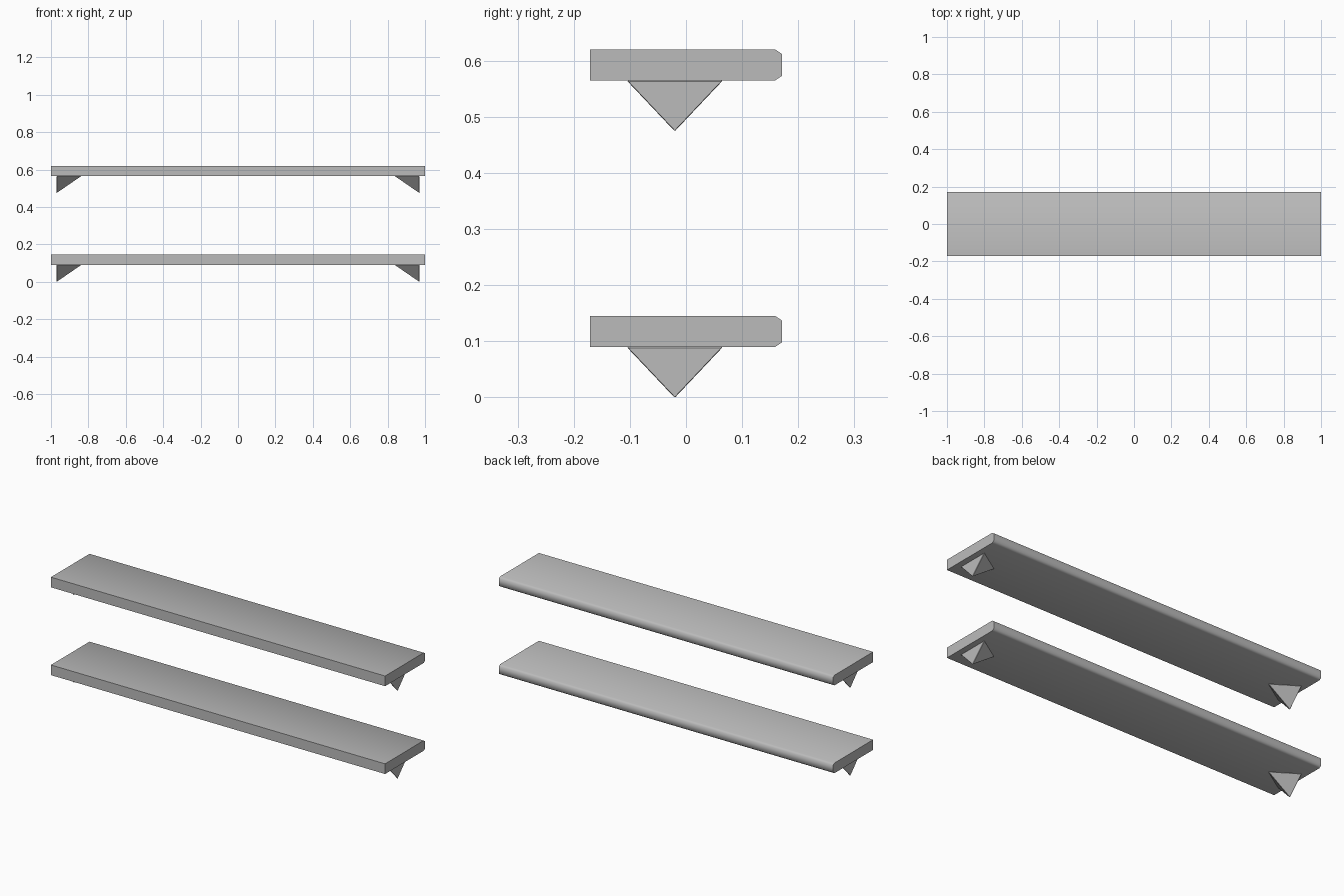
import bpy, bmesh, math

if "Cube" in bpy.data.objects:
    bpy.data.objects.remove(bpy.data.objects["Cube"])

# One flat grey for everything
grey = bpy.data.materials.new("shelf grey")
grey.diffuse_color = (0.5, 0.5, 0.5, 1)
grey.use_nodes = True
grey.node_tree.nodes["Principled BSDF"].inputs["Base Color"].default_value = grey.diffuse_color


def make_object(name, bm, angle):
    bmesh.ops.recalc_face_normals(bm, faces=bm.faces)
    mesh = bpy.data.meshes.new(name)
    bm.to_mesh(mesh)
    bm.free()
    mesh.materials.append(grey)
    obj = bpy.data.objects.new(name, mesh)
    bpy.context.collection.objects.link(obj)
    bpy.ops.object.select_all(action='DESELECT')
    obj.select_set(True)
    bpy.context.view_layer.objects.active = obj
    bpy.ops.object.shade_smooth_by_angle(angle=math.radians(angle))
    return obj


# Board: end profile (y, z) with a softened back edge, extruded along x
def board(name, z0):
    z1 = z0 + 0.055
    profile = [(-0.171, z0), (0.159, z0), (0.171, z0 + 0.008),
               (0.171, z1 - 0.008), (0.159, z1), (-0.171, z1)]
    bm = bmesh.new()
    end = bm.faces.new([bm.verts.new((-1, y, z)) for y, z in profile])
    ext = bmesh.ops.extrude_face_region(bm, geom=[end])
    moved = [g for g in ext["geom"] if isinstance(g, bmesh.types.BMVert)]
    bmesh.ops.translate(bm, verts=moved, vec=(2, 0, 0))
    # extrusion removes nothing at the start, so both ends stay closed
    make_object(name, bm, 65)


# Bracket: three-sided wedge with its flat side outward and edges eased
def bracket(name, z_top, side):
    points = [(0.97, -0.107, z_top), (0.97, 0.067, z_top),
              (0.97, -0.02, z_top - 0.092), (0.836, -0.02, z_top)]
    bm = bmesh.new()
    v = [bm.verts.new((side * x, y, z)) for x, y, z in points]
    for a, b, c in ((0, 1, 2), (0, 1, 3), (1, 2, 3), (0, 2, 3)):
        bm.faces.new((v[a], v[b], v[c]))
    bmesh.ops.recalc_face_normals(bm, faces=bm.faces)
    bmesh.ops.bevel(bm, geom=bm.edges[:], offset=0.002, segments=1,
                    affect='EDGES', clamp_overlap=True)
    make_object(name, bm, 30)


# Two shelves, each on a pair of mirrored brackets
for level, z in (("lower", 0.09), ("upper", 0.565)):
    board(level + "_board", z)
    for label, side in (("left", -1), ("right", 1)):
        bracket(f"{level}_{label}_bracket", z, side)
